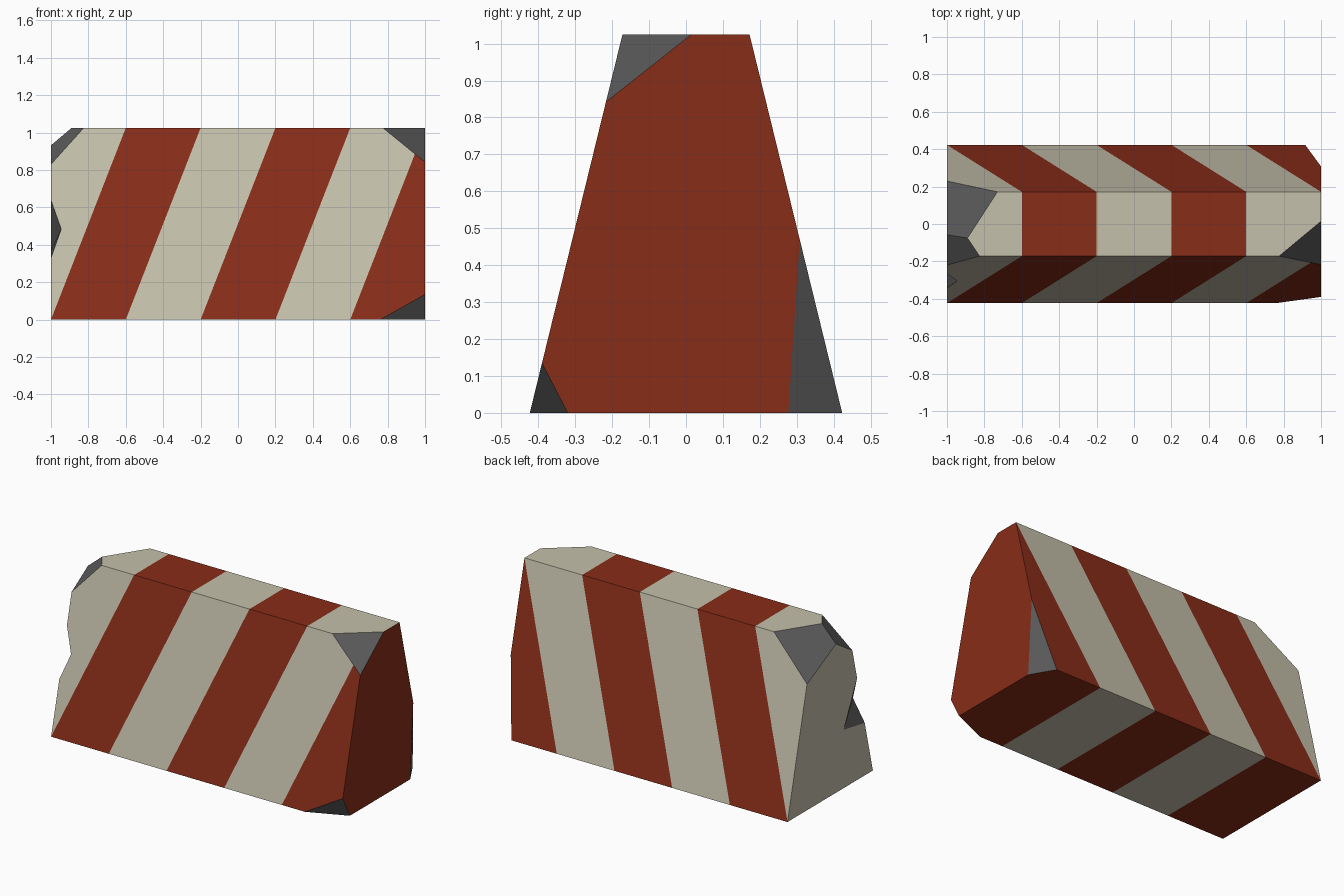
import bpy, bmesh, math
from mathutils import Vector

if "Cube" in bpy.data.objects:
    bpy.data.objects.remove(bpy.data.objects["Cube"])

H, YB, YT = 1.025, 0.423, 0.172
SLANT = 0.4 / H
CENTRE = Vector((0, 0, 0.5))


def front_y(z):
    return -YB + (YB - YT) * z / H


def material(name, rgb):
    m = bpy.data.materials.new(name)
    m.diffuse_color = (*rgb, 1)
    m.use_nodes = True
    m.node_tree.nodes["Principled BSDF"].inputs["Base Color"].default_value = m.diffuse_color
    return m


me = bpy.data.meshes.new("striped_barrier")
for m in (material("red_paint", (0.25, 0.026, 0.009)),
          material("cream_paint", (0.56, 0.53, 0.41)),
          material("bare_concrete", (0.10, 0.10, 0.10))):
    me.materials.append(m)
RED, CREAM, BARE = 0, 1, 2

bm = bmesh.new()

# Tapered body: end profile at each side (front bottom, back bottom, back top, front top)
profile = [(-YB, 0), (YB, 0), (YT, H), (-YT, H)]
L = [bm.verts.new((-1, y, z)) for y, z in profile]
R = [bm.verts.new((1, y, z)) for y, z in profile]

# Notch broken out of the front left edge
low = bm.verts.new((-1, front_y(0.33), 0.33))
high = bm.verts.new((-1, front_y(0.64), 0.64))
inner = bm.verts.new((-0.945, front_y(0.485), 0.485))
deep = bm.verts.new((-1, -0.134, 0.365))

bm.faces.new(R)
bm.faces.new([L[3], L[2], L[1], L[0], low, deep, high])
bm.faces.new([L[0], R[0], R[3], L[3], high, inner, low])
for i in range(3):
    bm.faces.new([L[i], L[i + 1], R[i + 1], R[i]])
for tri in ([low, inner, deep], [high, deep, inner]):
    bm.faces.new(tri).material_index = BARE

# Chipped corners: each plane slices one corner away
chips = [
    [(0.775, -YT, H), (1, 0.015, H), (1, front_y(0.842), 0.842)],
    [(0.76, -YB, 0), (1, -0.32, 0), (1, front_y(0.135), 0.135)],
    [(0.915, YB, 0), (1, 0.277, 0), (1, -front_y(0.47), 0.47)],
    [(-0.825, -YT, H), (-0.89, -0.075, H), (-1, front_y(0.83), 0.83)],
    [(-0.73, YT, H), (-0.89, -0.075, H), (-1, -front_y(0.79), 0.79)],
]
for pts in chips:
    a, b, c = map(Vector, pts)
    n = (b - a).cross(c - a).normalized()
    if n.dot(a - CENTRE) < 0:
        n.negate()
    bmesh.ops.bisect_plane(bm, geom=bm.verts[:] + bm.edges[:] + bm.faces[:],
                           dist=1e-4, plane_co=a, plane_no=n, clear_outer=True)
    rim = [e for e in bm.edges if e.is_boundary]
    bmesh.ops.edgeloop_fill(bm, edges=rim, mat_nr=BARE)

# Slanted stripes: slice the painted faces, then colour them alternately
for k in range(5):
    painted = [f for f in bm.faces if f.material_index != BARE]
    geom = set(painted)
    for f in painted:
        geom.update(f.edges)
        geom.update(f.verts)
    bmesh.ops.bisect_plane(bm, geom=list(geom), dist=1e-4,
                           plane_co=(-1 + 0.4 * k, 0, 0), plane_no=(1, 0, -SLANT))
for f in bm.faces:
    if f.material_index != BARE:
        p = f.calc_center_median()
        band = math.floor((p.x - SLANT * p.z + 1) / 0.4)
        f.material_index = CREAM if band % 2 else RED

bmesh.ops.recalc_face_normals(bm, faces=bm.faces[:])
bm.to_mesh(me)
bm.free()
bpy.context.collection.objects.link(bpy.data.objects.new("striped_barrier", me))
